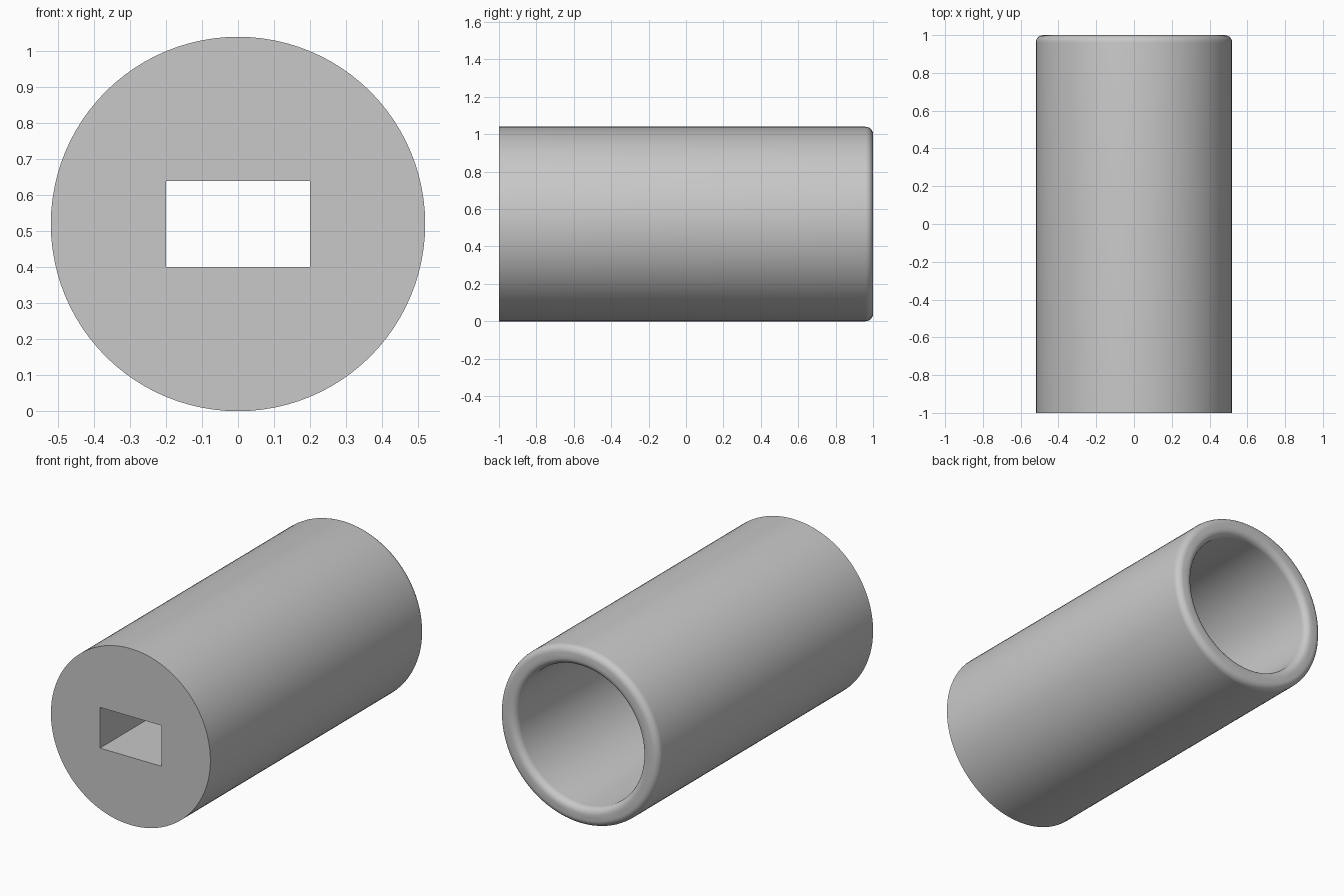
import bpy, bmesh, math
from mathutils import Matrix, Vector

if "Cube" in bpy.data.objects:
    bpy.data.objects.remove(bpy.data.objects["Cube"])

RADIUS, BORE, FILLET = 0.52, 0.41, 0.04
FRONT, BACK, FLOOR = -1.0, 1.0, -0.2
SEGMENTS = 96

# Plain grey material
grey = bpy.data.materials.new("light grey")
grey.use_nodes = True
colour = (0.58, 0.58, 0.58, 1)
grey.diffuse_color = colour
grey.node_tree.nodes["Principled BSDF"].inputs["Base Color"].default_value = colour


def make_object(name, bm):
    bmesh.ops.recalc_face_normals(bm, faces=bm.faces)
    mesh = bpy.data.meshes.new(name)
    bm.to_mesh(mesh)
    bm.free()
    mesh.materials.append(grey)
    obj = bpy.data.objects.new(name, mesh)
    bpy.context.collection.objects.link(obj)
    return obj


def fillet(radius, start, steps=6):
    # Quarter arc on the rim, as (radius, y) points
    for i in range(steps + 1):
        a = math.radians(start + 90 * i / steps)
        yield radius + FILLET * math.cos(a), BACK - FILLET + FILLET * math.sin(a)


# Half section: front face, outer wall, rounded rim, bore, bore floor
profile = [(0, FRONT), (RADIUS, FRONT)]
profile += fillet(RADIUS - FILLET, 0)
profile += fillet(BORE + FILLET, 90)
profile += [(BORE, FLOOR), (0, FLOOR)]

# Sleeve turned about its long axis
bm = bmesh.new()
verts = [bm.verts.new((r, y, RADIUS)) for r, y in profile]
edges = [bm.edges.new(pair) for pair in zip(verts, verts[1:])]
bmesh.ops.spin(bm, geom=verts + edges, cent=(0, 0, RADIUS), axis=(0, 1, 0),
               angle=math.tau, steps=SEGMENTS, use_duplicate=False)
bmesh.ops.remove_doubles(bm, verts=bm.verts, dist=0.0001)
# Merge each fan of flat triangles into one disc
bmesh.ops.dissolve_limit(bm, angle_limit=0.001, verts=bm.verts, edges=bm.edges)
sleeve = make_object("sleeve", bm)

# Rectangular slot through the front wall
bm = bmesh.new()
bmesh.ops.create_cube(bm, size=1, matrix=Matrix.Translation(Vector((0, -0.6, RADIUS)))
                      @ Matrix.Diagonal((0.4, 1.0, 0.24, 1)))
cutter = make_object("slot_cutter", bm)
cutter.hide_render = True

cut = sleeve.modifiers.new("slot", 'BOOLEAN')
cut.operation = 'DIFFERENCE'
cut.solver = 'EXACT'
cut.object = cutter

# Apply the cut, then shade smooth with sharp edges kept
bpy.ops.object.select_all(action='DESELECT')
sleeve.select_set(True)
bpy.context.view_layer.objects.active = sleeve
bpy.ops.object.modifier_apply(modifier=cut.name)
bpy.data.objects.remove(cutter)
bpy.ops.object.shade_smooth_by_angle(angle=math.radians(30))
